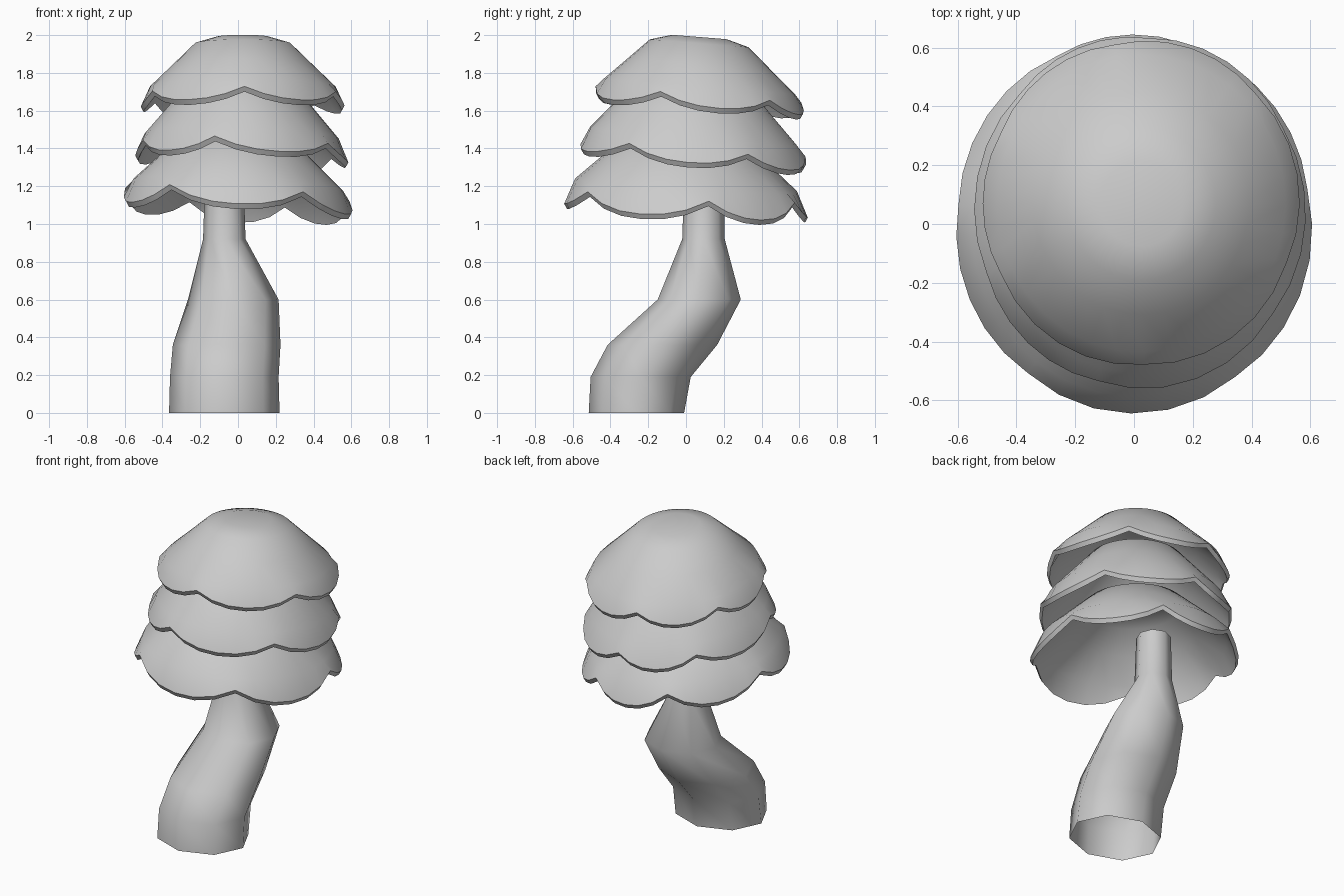
import bpy, bmesh
from math import cos, sin, radians, pi

cube = bpy.data.objects.get("Cube")
if cube:
    bpy.data.objects.remove(cube, do_unlink=True)

grey = bpy.data.materials.new("light_grey")
grey.use_nodes = True
grey.diffuse_color = (0.6, 0.6, 0.6, 1)
grey.node_tree.nodes["Principled BSDF"].inputs["Base Color"].default_value = (0.6, 0.6, 0.6, 1)


def loft(name, rings, first_tip, last_tip=None, angle=40):
    """Skin a list of equal rings, closing the first end and optionally the last with a tip."""
    bm = bmesh.new()
    loops = [[bm.verts.new(p) for p in ring] for ring in rings]
    n = len(loops[0])
    tip = bm.verts.new(first_tip)
    end = bm.verts.new(last_tip) if last_tip else None
    for i in range(n):
        j = (i + 1) % n
        for a, b in zip(loops, loops[1:]):
            bm.faces.new((a[i], b[i], b[j], a[j]))
        bm.faces.new((tip, loops[0][i], loops[0][j]))
        if end:
            bm.faces.new((end, loops[-1][j], loops[-1][i]))
    mesh = bpy.data.meshes.new(name)
    bm.to_mesh(mesh)
    bm.free()
    mesh.materials.append(grey)
    obj = bpy.data.objects.new(name, mesh)
    bpy.context.collection.objects.link(obj)
    bpy.ops.object.select_all(action="DESELECT")
    obj.select_set(True)
    bpy.context.view_layer.objects.active = obj
    bpy.ops.object.shade_smooth_by_angle(angle=radians(angle))


# Trunk: eight-sided leaning tube, open at the base (z, x min, x max, y min, y max)
trunk_sections = [
    (1.22, -0.175, 0.03, -0.01, 0.2),
    (0.92, -0.185, 0.04, -0.02, 0.205),
    (0.60, -0.265, 0.215, -0.15, 0.29),
    (0.36, -0.345, 0.225, -0.415, 0.165),
    (0.19, -0.36, 0.215, -0.505, 0.025),
    (0.00, -0.365, 0.22, -0.515, -0.01),
]
trunk_rings = []
for z, x0, x1, y0, y1 in trunk_sections:
    trunk_rings.append([((x0 + x1) / 2 + (x1 - x0) / 2 * cos(k * pi / 4),
                         (y0 + y1) / 2 + (y1 - y0) / 2 * sin(k * pi / 4), z)
                        for k in range(8)])
loft("trunk", trunk_rings, (-0.07, 0.095, 1.22), angle=80)

# Dome profile shared by the caps: radius fraction, height fraction
DOME = [(0.26, 1.0), (0.47, 0.89), (0.68, 0.53), (0.91, 0.14)]
STEPS = 6
SHELL = 0.03    # shell thickness


def cap(name, center, radius, notch_z, height, drop, slope, notches):
    """Tilted hollow dome whose rim hangs down in six lobes between the notch angles."""
    cx, cy = center
    rim = []
    for k, start in enumerate(notches):
        end = notches[k + 1] if k < 5 else notches[0] + 360
        for s in range(STEPS):
            t = s / STEPS
            rim.append((radians(start + (end - start) * t), 1 - abs(2 * t - 1) ** 2.2))

    def point(a, f, h, inset):
        dx, dy = (radius[0] * f - inset) * cos(a), (radius[1] * f - inset) * sin(a)
        return (cx + dx, cy + dy, notch_z + h + slope[0] * dx + slope[1] * dy)

    def surface(inset, lower):
        rings = [[point(a, f, h * height - lower, inset) for a, d in rim] for f, h in DOME]
        rings.append([point(a, 0.985 + 0.015 * d, -drop * d - lower, inset) for a, d in rim])
        return rings

    outer, inner = surface(0, 0), surface(SHELL * 0.5, SHELL * 0.9)
    top = notch_z + height
    loft(name, outer + inner[::-1], (cx, cy, top), (cx, cy, top - SHELL))


cap("lower_cap", (0, 0), (0.61, 0.645), 1.16, 0.34, 0.09, (-0.055, -0.057),
    (11, 65, 116, 174, 233, 305))
cap("middle_cap", (0.02, 0.04), (0.565, 0.603), 1.41, 0.39, 0.07, (-0.03, -0.09),
    (29, 87, 137, 200, 255, 325))
cap("upper_cap", (0.025, 0.07), (0.54, 0.557), 1.685, 0.305, 0.064, (0, -0.08),
    (43, 100, 154, 206, 271, 338))
